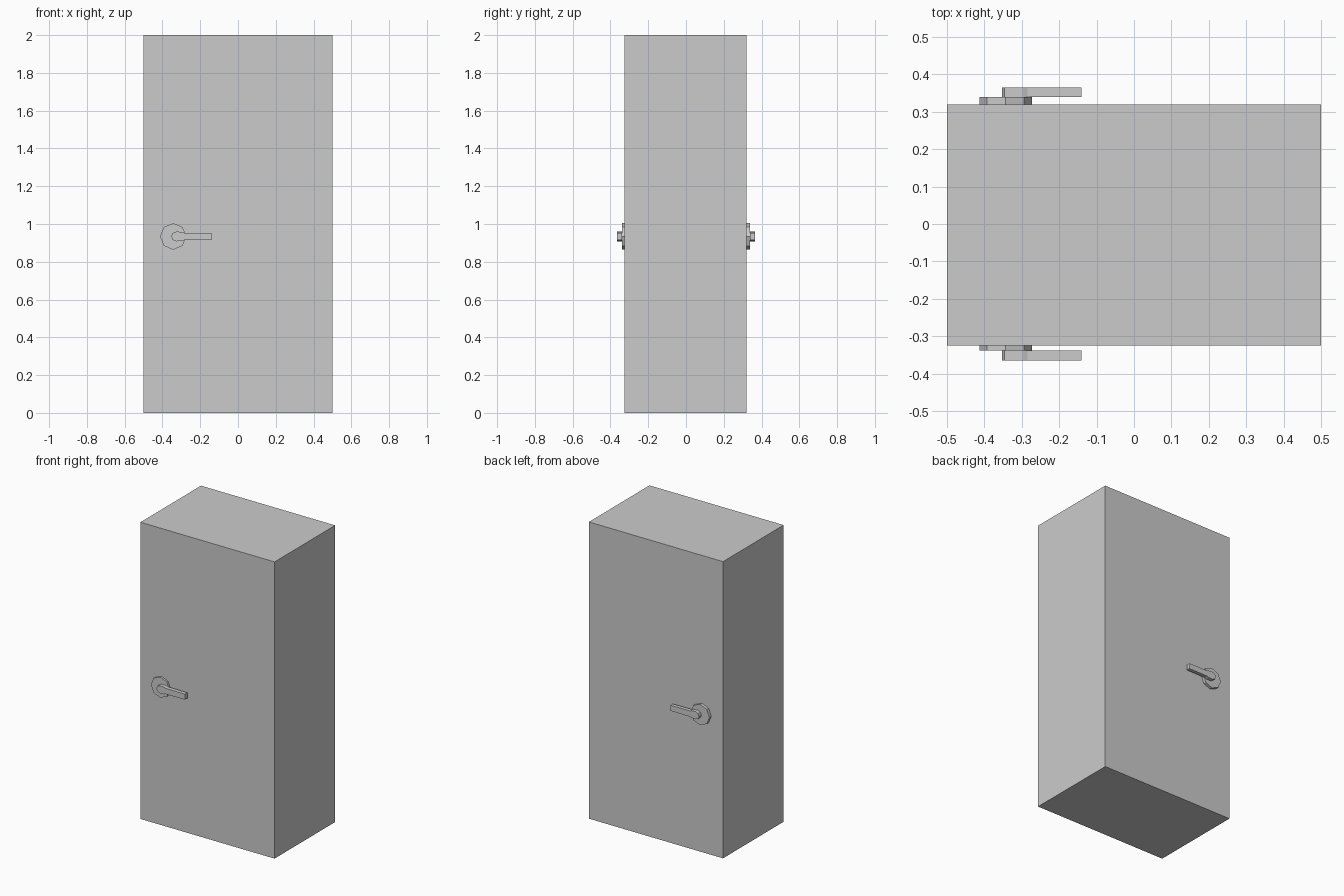
import bpy, bmesh, math

if "Cube" in bpy.data.objects:
    bpy.data.objects.remove(bpy.data.objects["Cube"])


def prism(name, profile, y0, y1):
    """Extrude an (x, z) profile between two y positions."""
    bm = bmesh.new()
    face = bm.faces.new([bm.verts.new((x, y0, z)) for x, z in profile])
    ext = bmesh.ops.extrude_face_region(bm, geom=[face])
    for v in ext["geom"]:
        if isinstance(v, bmesh.types.BMVert):
            v.co.y = y1
    bmesh.ops.recalc_face_normals(bm, faces=bm.faces)
    mesh = bpy.data.meshes.new(name)
    bm.to_mesh(mesh)
    bm.free()
    obj = bpy.data.objects.new(name, mesh)
    bpy.context.collection.objects.link(obj)
    return obj


HANDLE_Z = 0.934
FRONT, BACK = -0.325, 0.32

# Door slab
prism("door_slab", [(-0.5, 0), (0.5, 0), (0.5, 2), (-0.5, 2)], FRONT, BACK)

# Octagonal backing plate, a corner pointing up
plate = [(-0.343 + 0.07 * math.cos(i * math.pi / 4),
          HANDLE_Z + 0.07 * math.sin(i * math.pi / 4)) for i in range(8)]

# Lever outline: faceted hub end running into a straight grip
upper = [(-0.346, 0.018), (-0.328, 0.0255), (-0.297, 0.0245),
         (-0.285, 0.0195), (-0.14, 0.0185)]
lever = ([(-0.3535, HANDLE_Z)] + [(x, HANDLE_Z + h) for x, h in upper]
         + [(x, HANDLE_Z - h) for x, h in reversed(upper)])

# A handle on each side of the slab
for side, y, d in (("front", FRONT, -1), ("back", BACK, 1)):
    seat = 0.338 if d < 0 else 0.34
    prism(side + "_handle_plate", plate, y, d * seat)
    prism(side + "_handle_lever", lever, d * seat, d * 0.365)
